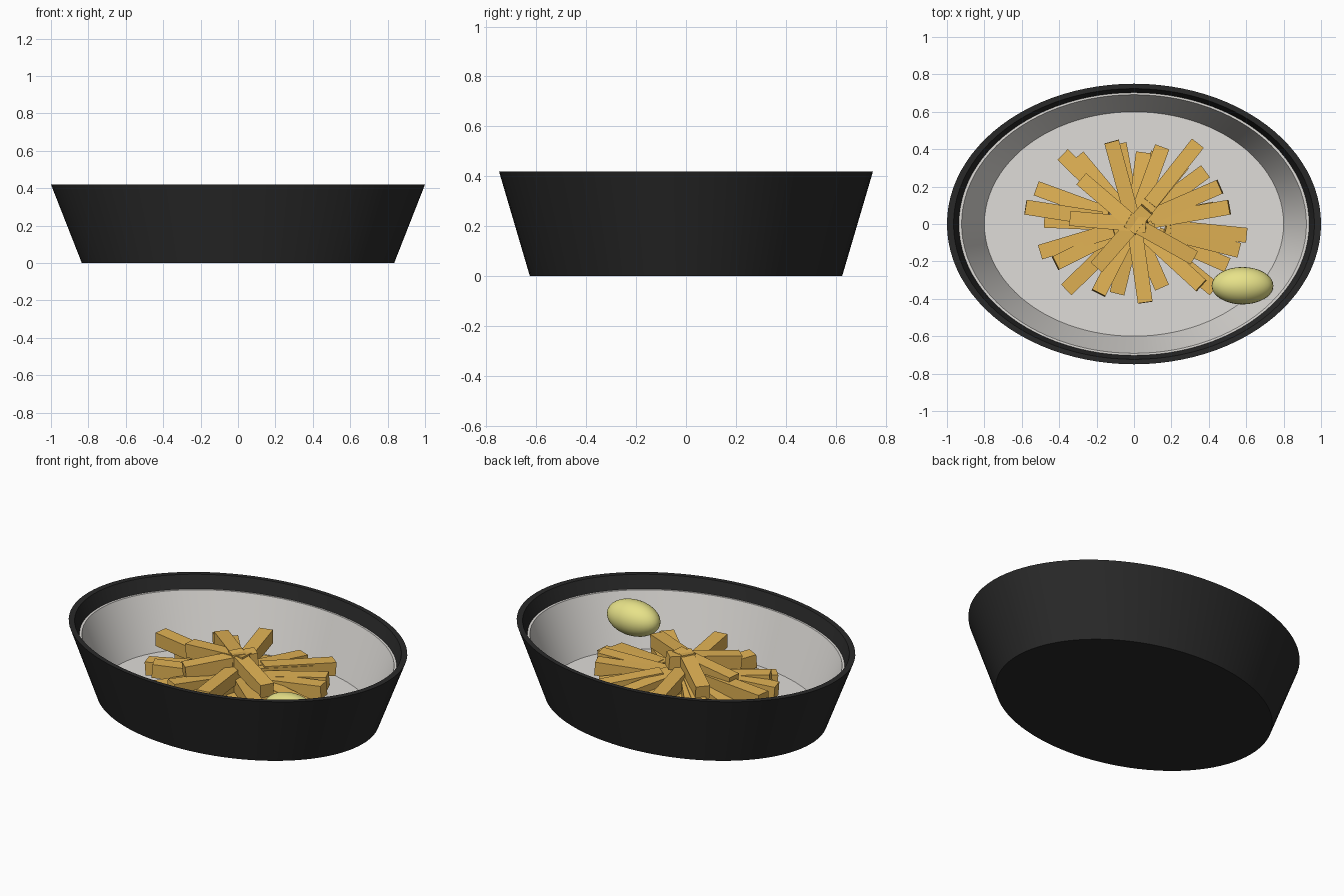
import bpy
import bmesh
import math
from mathutils import Vector, Matrix

cube = bpy.data.objects.get("Cube")
if cube:
    bpy.data.objects.remove(cube, do_unlink=True)


def make_material(name, colour, roughness=0.6):
    mat = bpy.data.materials.new(name)
    mat.use_nodes = True
    mat.diffuse_color = (*colour, 1)
    shader = mat.node_tree.nodes["Principled BSDF"]
    shader.inputs["Base Color"].default_value = (*colour, 1)
    shader.inputs["Roughness"].default_value = roughness
    return mat


black = make_material("black glaze", (0.022, 0.022, 0.022))
white = make_material("off white lining", (0.74, 0.72, 0.69))
golden = make_material("golden potato", (0.76, 0.45, 0.09))
yellow = make_material("pale yellow", (0.80, 0.76, 0.25))


def add_object(name, bm, mat):
    mesh = bpy.data.meshes.new(name)
    bmesh.ops.recalc_face_normals(bm, faces=bm.faces)
    bm.to_mesh(mesh)
    bm.free()
    mesh.materials.append(mat)
    obj = bpy.data.objects.new(name, mesh)
    bpy.context.collection.objects.link(obj)
    return obj


def smooth(obj, degrees):
    bpy.ops.object.select_all(action="DESELECT")
    obj.select_set(True)
    bpy.context.view_layer.objects.active = obj
    bpy.ops.object.shade_smooth_by_angle(angle=math.radians(degrees))


def oval_lathe(name, profile, mat, segments=96, depth_ratio=0.75):
    """Sweep (radius, height) points round an oval and cap both ends."""
    bm = bmesh.new()
    turns = [math.tau * i / segments for i in range(segments)]
    rings = [[bm.verts.new((r * math.cos(t), r * depth_ratio * math.sin(t), z))
              for t in turns] for r, z in profile]
    for low, high in zip(rings, rings[1:]):
        for i in range(segments):
            j = (i + 1) % segments
            bm.faces.new((low[i], low[j], high[j], high[i]))
    bm.faces.new(rings[0])
    bm.faces.new(rings[-1])
    obj = add_object(name, bm, mat)
    smooth(obj, 25)
    return obj


# Dish: flared outer wall, narrow rim, hollow inside
oval_lathe("dish", [(0.835, 0), (1.0, 0.42), (0.965, 0.42),
                    (0.935, 0.34), (0.81, 0.02)], black)

# Lining: thin shell set below the rim
oval_lathe("dish_lining", [(0.811, 0.021), (0.937, 0.343), (0.922, 0.343),
                           (0.80, 0.035)], white)

# Fries: grouped by (outer end height, inner end height), listed by outer end
FRY_LENGTH, FRY_WIDTH = 0.41, 0.08
layers = {
    (0.08, 0.08): [(-0.08, 0.43), (0.13, 0.38), (0.43, 0.08), (0.50, -0.22),
                   (0.43, -0.35), (0.15, -0.34), (-0.48, 0.02)],
    (0.13, 0.17): [(-0.52, 0.19), (0.05, 0.38), (0.60, -0.06), (0.56, -0.14),
                   (-0.09, -0.37), (-0.36, -0.35), (0.38, 0.28)],
    (0.17, 0.20): [(-0.38, 0.37), (-0.30, 0.36), (0.15, 0.41), (0.34, 0.43),
                   (-0.50, -0.15), (0.26, 0.32)],
    (0.20, 0.17): [(0.46, 0.20), (0.51, 0.09), (-0.42, -0.21), (0.36, -0.33),
                   (-0.19, -0.37)],
    (0.23, 0.22): [(-0.58, 0.09), (-0.12, 0.44), (0.06, -0.42)],
    (0.25, 0.29): [(-0.34, 0.03), (-0.28, 0.24), (0.32, -0.18),
                   (-0.20, -0.23)],
}


def add_fry(number, x, y, outer_z, inner_z):
    outer = Vector((x, y, outer_z))
    flat = Vector((x, y, 0)).normalized()
    inner = outer - flat * FRY_LENGTH
    inner.z = inner_z
    along = (outer - inner).normalized()
    across = Vector((-flat.y, flat.x, 0))
    up = along.cross(across)
    turn = Matrix((along, across, up)).transposed().to_4x4()
    size = Matrix.Diagonal((FRY_LENGTH, FRY_WIDTH, FRY_WIDTH, 1))
    bm = bmesh.new()
    bmesh.ops.create_cube(bm, size=1, matrix=Matrix.Translation(
        (outer + inner) / 2) @ turn @ size)
    add_object(f"fry_{number}", bm, golden)


count = 0
for (outer_z, inner_z), ends in layers.items():
    for x, y in ends:
        count += 1
        add_fry(count, x, y, outer_z, inner_z)

# Lemon: stretched ball resting on the edge of the pile
bm = bmesh.new()
bmesh.ops.create_uvsphere(
    bm, u_segments=32, v_segments=16, radius=1,
    matrix=Matrix.Translation((0.58, -0.33, 0.255))
    @ Matrix.Diagonal((0.165, 0.1, 0.1, 1)))
smooth(add_object("lemon", bm, yellow), 40)
